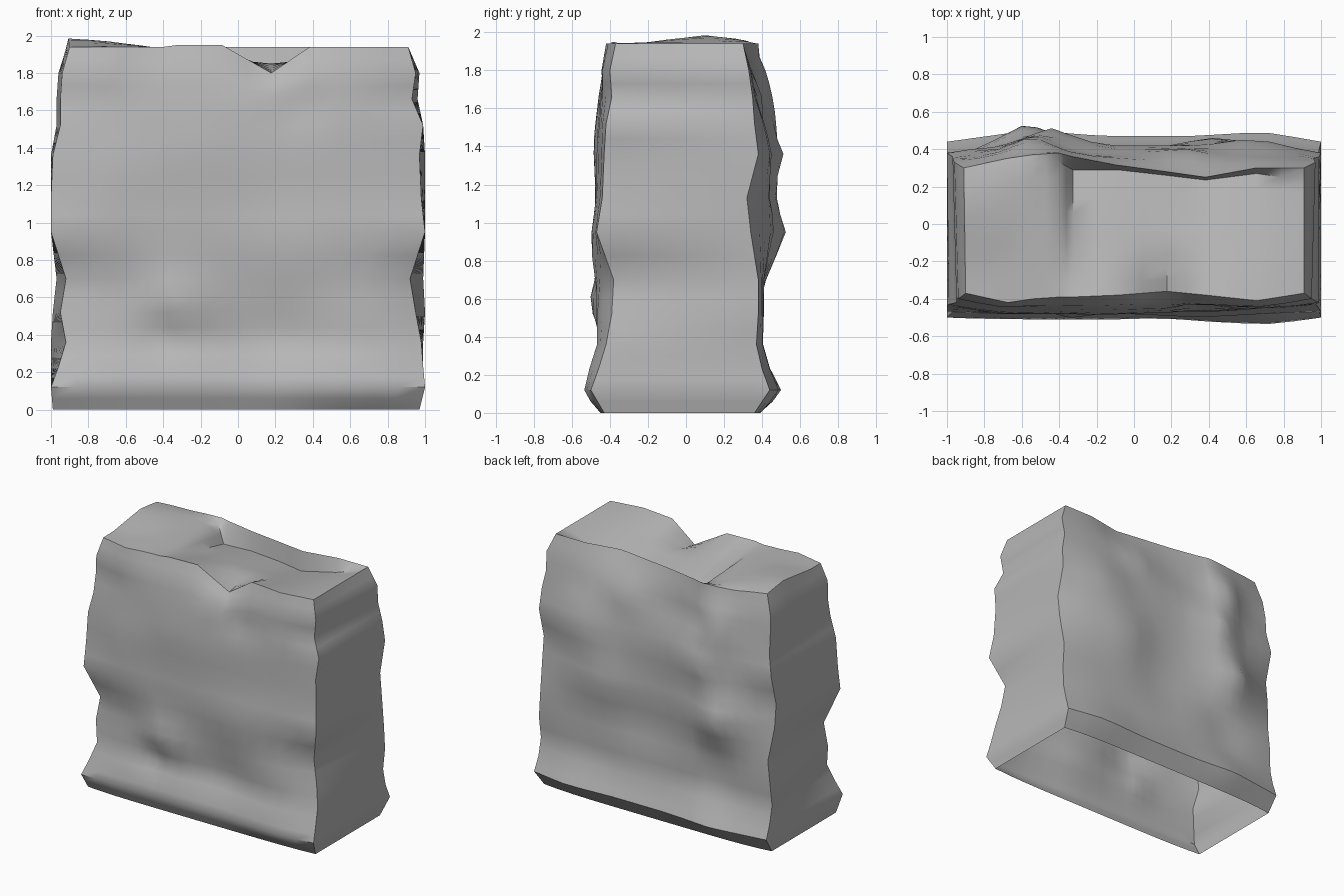
import bpy, bmesh, math

if "Cube" in bpy.data.objects:
    bpy.data.objects.remove(bpy.data.objects["Cube"])

# Height profile: z, front middle y, front corner y, back middle y, back corner y,
# left x at front and back, right x at front and back
ROWS = [
    (0.00, -.45, -.43, .39, .36, -.99, -.99, .97, .97),
    (0.12, -.51, -.50, .47, .44, -1.0, -1.0, 1.0, 1.0),
    (0.23, -.49, -.46, .43, .40, -.96, -1.0, .99, .99),
    (0.36, -.45, -.42, .40, .37, -.92, -1.0, .98, .99),
    (0.52, -.46, -.39, .41, .38, -.95, -.99, .95, 1.0),
    (0.70, -.46, -.38, .41, .38, -.92, -.97, .92, .99),
    (0.95, -.48, -.47, .43, .34, -1.0, -1.0, 1.0, 1.0),
    (1.13, -.47, -.44, .42, .32, -1.0, -1.0, .98, 1.0),
    (1.36, -.47, -.43, .42, .38, -.99, -1.0, .97, 1.0),
    (1.52, -.46, -.42, .40, .36, -.95, -.97, .99, .99),
    (1.66, -.45, -.39, .37, .35, -.95, -.97, .93, .96),
    (1.80, -.43, -.40, .35, .33, -.94, -.96, .95, .97),
    (1.94, -.38, -.37, .31, .30, -.90, -.91, .91, .91),
]
# Top profile: u, front y, front z, middle z, valley y, valley z, back y, back z
TOP = [
    (-1.0, -.37, 1.94, 1.94, .233, 1.94, .30, 1.94),
    (-.75, -.42, 1.94, 1.95, .30, 1.95, .35, 1.94),
    (-.60, -.40, 1.94, 1.95, .33, 1.95, .37, 1.94),
    (-.44, -.39, 1.94, 1.93, .33, 1.91, .38, 1.94),
    (-.36, -.39, 1.95, 1.88, .29, 1.79, .36, 1.94),
    (-.10, -.38, 1.95, 1.87, .29, 1.80, .315, 1.94),
    (0.19, -.36, 1.80, 1.85, .26, 1.80, .28, 1.94),
    (0.42, -.38, 1.94, 1.87, .235, 1.79, .25, 1.94),
    (0.72, -.41, 1.94, 1.90, .27, 1.84, .30, 1.94),
    (1.00, -.37, 1.94, 1.94, .233, 1.94, .30, 1.94),
]
# Lumps on the broad faces: x, z, outward amount, radius
FRONT_LUMPS = [
    (-.32, .56, .06, .18), (-.40, .42, -.04, .16), (.15, .43, -.04, .28),
    (.35, .80, .03, .30), (-.70, .62, -.03, .22), (.75, .50, .02, .25),
    (.34, 1.62, -.04, .12), (-.20, 1.45, .02, .35), (.75, 1.32, -.02, .25),
    (.75, .12, .035, .45), (-.70, 1.20, .02, .25),
]
BACK_LUMPS = [
    (-.58, .96, .12, .25), (.05, .75, -.04, .30), (.45, 1.00, .04, .25),
    (-.45, 1.35, .10, .22), (.65, 1.36, .05, .22), (.25, 1.68, .04, .15),
    (-.55, 1.65, .11, .20), (-.55, .45, -.03, .25), (.00, 1.10, -.02, .22),
    (-.55, .12, .035, .30), (.70, .12, .03, .30),
]
# Top stations from the front edge to the back edge
STATIONS = [0, .1, .2, .3, .4, .5, .6, .7, .8, .9, 1]


def between(a, b, t):
    return tuple(p + (q - p) * t for p, q in zip(a, b))


def lookup(table, key):
    """Blend the rows of a table by their first value."""
    for a, b in zip(table, table[1:]):
        if key <= b[0] + 1e-6:
            return between(a, b, (key - a[0]) / (b[0] - a[0]))
    return table[-1]


def lumps(table, x, z):
    return sum(a * max(0, 1 - math.hypot(x - cx, z - cz) / (1.4 * r)) ** 1.3
               for cx, cz, a, r in table)


def broad_face(u, z, back):
    """Point on the front or back face, u runs from -1 to 1."""
    row, last = lookup(ROWS, z), ROWS[-1]
    left, right = (row[6], row[8]) if back else (row[5], row[7])
    mid, corner = (3, 4) if back else (1, 2)
    x = left + (right - left) * (u + 1) / 2
    inner = 1 - abs(u) ** 5
    fade = inner * min(1, z / .05) * min(1, (1.94 - z) / .1)
    y = row[corner] + (row[mid] - row[corner]) * inner
    if back:
        y += lumps(BACK_LUMPS, x, z) * fade
    else:
        y -= lumps(FRONT_LUMPS, x, z) * fade
    # Bend the upper wall to meet the broken top edge
    w = max(0, (z - 1.66) / .28)
    rim = lookup(TOP, u)
    rim_y, rim_z = (rim[6], rim[7]) if back else (rim[1], rim[2])
    y += (rim_y - last[corner] - (last[mid] - last[corner]) * inner) * w
    return x, y, z + (rim_z - 1.94) * w


def top_face(u, t):
    """Point on the top, t runs from the front edge to the back edge."""
    front, back = broad_face(u, 1.94, False), broad_face(u, 1.94, True)
    _, _, _, mid_z, valley_y, valley_z, _, _ = lookup(TOP, u)
    middle = between(front, back, .4)
    valley = between(front, back, .9)
    path = [(0, *front), (.4, middle[0], middle[1], mid_z),
            (.9, valley[0], valley_y, valley_z), (1, *back)]
    return lookup(path, t)[1:]


def panel(bm, point, us, vs):
    """Grid of quads from a point function."""
    grid = [[bm.verts.new(point(u, v)) for u in us] for v in vs]
    for r0, r1 in zip(grid, grid[1:]):
        for i in range(len(us) - 1):
            bm.faces.new((r0[i], r0[i + 1], r1[i + 1], r1[i]))


heights = []
for a, b in zip(ROWS, ROWS[1:]):
    heights += [a[0], (a[0] + b[0]) / 2]
heights.append(ROWS[-1][0])
across = []
for a, b in zip(TOP, TOP[1:]):
    across += [a[0], (a[0] + b[0]) / 2]
across.append(1.0)

bm = bmesh.new()
# Front and back walls
for back in (False, True):
    panel(bm, lambda u, z: broad_face(u, z, back), across, heights)
# End walls
for end in (-1, 1):
    panel(bm, lambda t, z: between(broad_face(end, z, False),
                                   broad_face(end, z, True), t), STATIONS, heights)
# Top, the underside stays open
panel(bm, top_face, across, STATIONS)
bmesh.ops.remove_doubles(bm, verts=bm.verts, dist=.001)

# Raise the peak on the left edge of the top
for v in bm.verts:
    near_top = max(0, (v.co.z - 1.8) / .14)
    reach = math.hypot(v.co.x + .9, v.co.y - .1) / .35
    v.co.z += .045 * near_top * max(0, 1 - reach)

bmesh.ops.recalc_face_normals(bm, faces=bm.faces)
# An open shell: make sure the top faces upward
bm.normal_update()
top = max(bm.faces, key=lambda f: f.calc_center_median().z)
if top.normal.z < 0:
    bmesh.ops.reverse_faces(bm, faces=bm.faces)

mesh = bpy.data.meshes.new("stone_block")
bm.to_mesh(mesh)
bm.free()
block = bpy.data.objects.new("stone_block", mesh)
bpy.context.collection.objects.link(block)

grey = bpy.data.materials.new("stone_grey")
grey.diffuse_color = (.48, .48, .48, 1)
grey.use_nodes = True
grey.node_tree.nodes["Principled BSDF"].inputs["Base Color"].default_value = grey.diffuse_color
mesh.materials.append(grey)

bpy.context.view_layer.objects.active = block
block.select_set(True)
bpy.ops.object.shade_smooth_by_angle(angle=math.radians(45))
